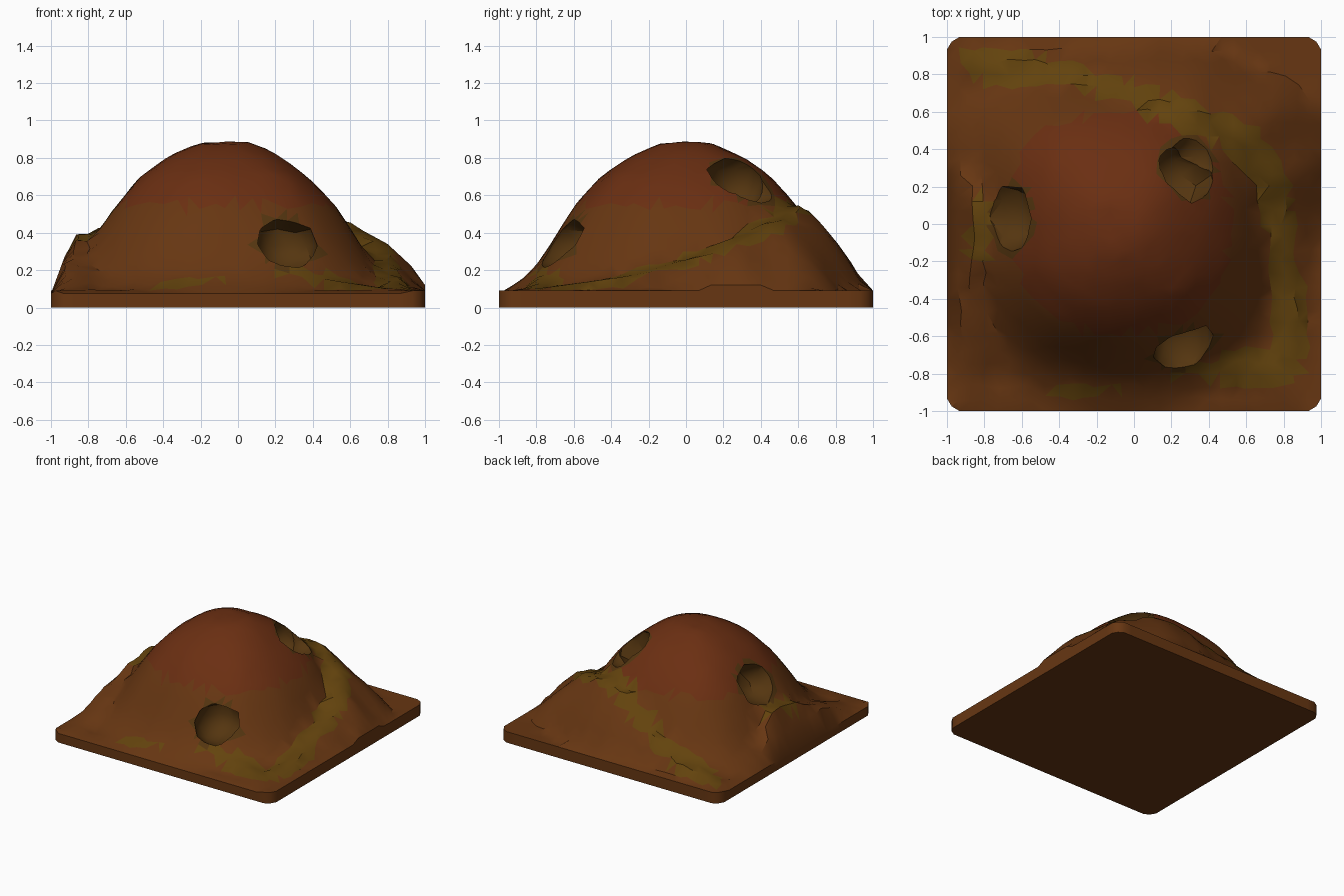
import bpy, bmesh, math, random
from mathutils import Vector, noise

if "Cube" in bpy.data.objects:
    bpy.data.objects.remove(bpy.data.objects["Cube"])

random.seed(4)
N = 30
CENTRE = Vector((-0.07, 0.0))

# Radial section of the main dome: (radius, height)
DOME = [(0, .893), (.14, .88), (.3, .805), (.45, .7), (.58, .56), (.68, .41),
        (.76, .28), (.84, .18), (.97, .09), (3, .09)]

# Ledges winding round the hill
PATHS = [
    # right side, round the back and down to the back left corner
    [(.85, -.8, .10), (.8, -.3, .17), (.76, 0, .25), (.72, .27, .36), (.55, .47, .46),
     (.27, .57, .54), (.1, .61, .5), (-.1, .68, .38), (-.5, .8, .2), (-.92, .88, .1)],
    # left landing and its ramp
    [(-.6, .06, .4), (-.84, .06, .39), (-.85, -.15, .36), (-.85, -.5, .22), (-.85, -.85, .1)],
    # front landing
    [(.8, -.82, .1), (.3, -.71, .18), (-.35, -.86, .1)],
]

# Cave hollows: centre, radii
CAVES = {
    "front_cave": ((.26, -.64, .33), (.17, .2, .155)),
    "left_cave": ((-.67, .03, .55), (.19, .19, .165)),
    "back_cave": ((.25, .26, .66), (.18, .17, .16)),
    "back_cave_mouth": ((.33, .36, .67), (.14, .14, .14)),
}


def dome(x, y):
    # squarish plan, fullest towards the back left
    dx, dy = x - CENTRE.x, y - CENTRE.y
    p = 3 if dx < 0 < dy else 2.4
    r = (abs(dx) ** p + abs(dy) ** p) ** (1 / p)
    for (r0, z0), (r1, z1) in zip(DOME, DOME[1:]):
        if r <= r1:
            return z0 + (z1 - z0) * (r - r0) / (r1 - r0)
    return .09


def ledge(x, y):
    """Highest ledge surface here, and distance to its centre line."""
    best, near = 0, 9
    p = Vector((x, y))
    slope = .95 + 1.5 * max(0, y - .7)
    for path in PATHS:
        for a, b in zip(path, path[1:]):
            a, b = Vector(a), Vector(b)
            d = (b - a).to_2d()
            t = max(0, min(1, (p - a.to_2d()).dot(d) / d.length_squared))
            q = a.lerp(b, t)
            dist = (p - q.to_2d()).length
            best = max(best, q.z - slope * max(0, dist - .06))
            near = min(near, dist)
    return best, near


def height(x, y):
    z = max(dome(x, y), ledge(x, y)[0], .09)
    z += .012 * noise.noise(Vector((x * 4, y * 4, 0))) * min(1, (z - .09) * 6)
    edge = 1 - max(abs(x), abs(y))
    rim = .12 if max(x, y) > .9 else .075
    return min(z, rim + 2.7 * edge)


def new_object(name, bm):
    me = bpy.data.meshes.new(name)
    bm.to_mesh(me)
    bm.free()
    ob = bpy.data.objects.new(name, me)
    bpy.context.collection.objects.link(ob)
    return ob


# Hill surface over a square slab
bm = bmesh.new()
bmesh.ops.create_grid(bm, x_segments=N, y_segments=N, size=1)
for v in bm.verts:
    x, y = v.co.xy
    if not v.is_boundary:
        x += random.uniform(-.016, .016)
        y += random.uniform(-.016, .016)
    elif abs(x) > .99 and abs(y) > .99:
        x *= .975
        y *= .975
    v.co = (x, y, height(x, y))
rim = [e for e in bm.edges if e.is_boundary]
ext = bmesh.ops.extrude_edge_only(bm, edges=rim)["geom"]
for v in ext:
    if isinstance(v, bmesh.types.BMVert):
        v.co.z = 0
bmesh.ops.contextual_create(bm, geom=[e for e in ext if isinstance(e, bmesh.types.BMEdge)])
bmesh.ops.triangulate(bm, faces=bm.faces[:])
bmesh.ops.recalc_face_normals(bm, faces=bm.faces[:])
hill = new_object("hill", bm)
bpy.context.view_layer.objects.active = hill
hill.select_set(True)

# Hollow out the caves with rough lumps
for name, (c, r) in CAVES.items():
    bm = bmesh.new()
    bmesh.ops.create_icosphere(bm, subdivisions=2, radius=1)
    for v in bm.verts:
        k = random.uniform(.9, 1.1)
        v.co = [c[i] + v.co[i] * r[i] * k for i in range(3)]
    cutter = new_object(name + "_cutter", bm)
    cutter.hide_render = True
    mod = hill.modifiers.new(name, 'BOOLEAN')
    mod.operation = 'DIFFERENCE'
    mod.solver = 'EXACT'
    mod.object = cutter
    bpy.ops.object.modifier_apply(modifier=mod.name)
    bpy.data.objects.remove(cutter)

# Colours: brown slopes, red crown, olive ledges and dark hollows
hill.data.materials.clear()
for name, col in [("brown_earth", (.135, .037, .006)), ("red_earth", (.145, .028, .006)),
                  ("olive_path", (.125, .056, .004)), ("cave_earth", (.09, .036, .005))]:
    mat = bpy.data.materials.new(name)
    mat.diffuse_color = (*col, 1)
    mat.use_nodes = True
    mat.node_tree.nodes["Principled BSDF"].inputs["Base Color"].default_value = mat.diffuse_color
    hill.data.materials.append(mat)
for f in hill.data.polygons:
    c = f.center
    f.material_index = 0
    if c.z > .1:
        z, near = ledge(c.x, c.y)
        if any(sum(((c[i] - o[i]) / r[i]) ** 2 for i in range(3)) < 1.1 for o, r in CAVES.values()):
            f.material_index = 3
        elif near < .1 and abs(c.z - z) < .04 and not (c.x < -.7 and c.y < -.2):
            f.material_index = 2
        elif c.z > .55:
            f.material_index = 1

bpy.ops.object.shade_smooth_by_angle(angle=math.radians(35))
